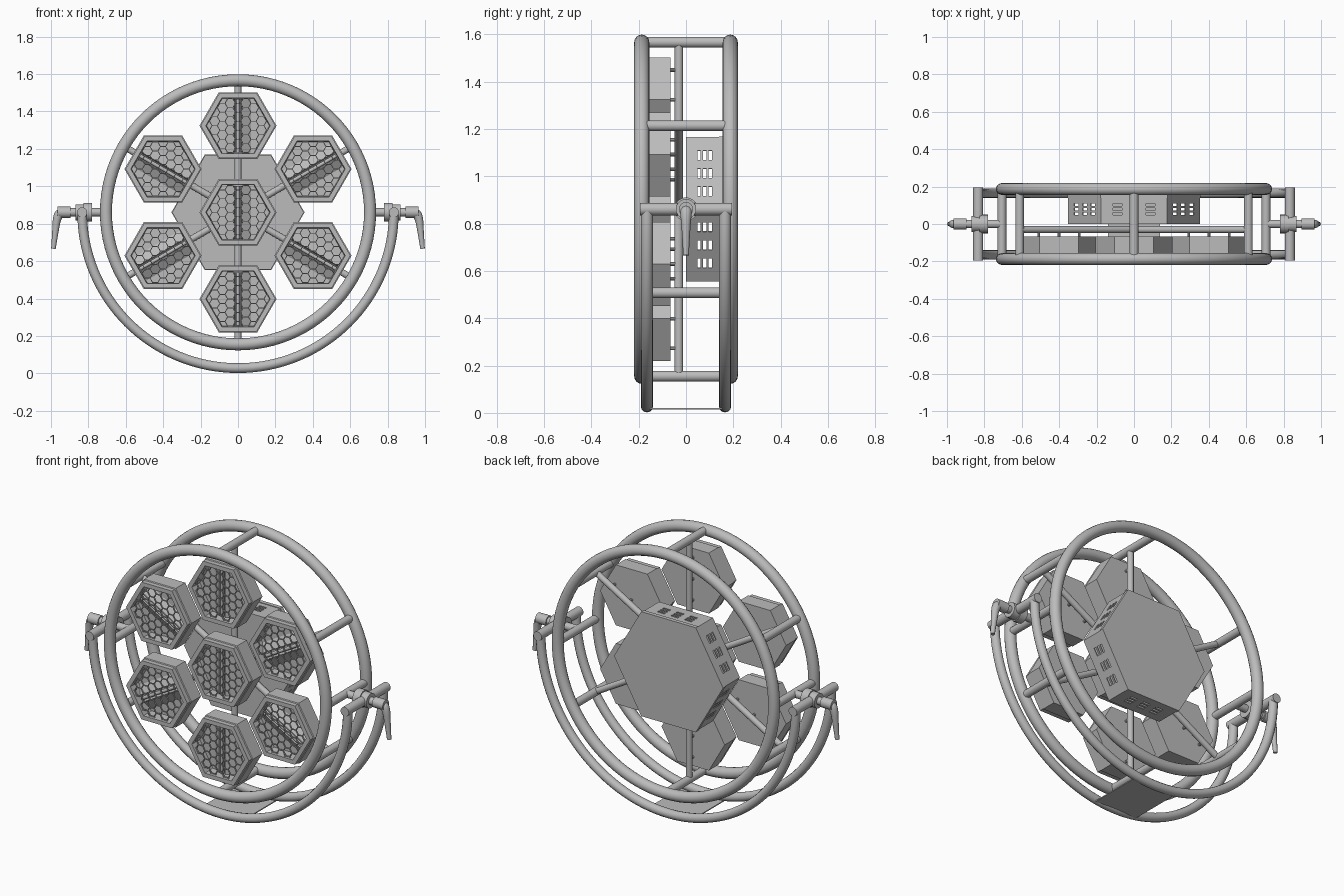
import bpy, bmesh
from math import sin, cos, pi, radians, sqrt
from mathutils import Vector, Matrix

if "Cube" in bpy.data.objects:
    bpy.data.objects.remove(bpy.data.objects["Cube"], do_unlink=True)

CZ = 0.861          # height of the wheel axis
RING_R = 0.706      # wheel ring radius
YOKE_R = 0.833
SPREAD = 0.463      # distance of outer lamps from the axis

metal = bpy.data.materials.new("grey_metal")
metal.use_nodes = True
GREY = (0.5, 0.5, 0.5, 1)
metal.diffuse_color = GREY
metal.node_tree.nodes["Principled BSDF"].inputs["Base Color"].default_value = GREY


def finish(bm, name):
    bmesh.ops.recalc_face_normals(bm, faces=bm.faces)
    me = bpy.data.meshes.new(name)
    bm.to_mesh(me)
    bm.free()
    me.materials.append(metal)
    ob = bpy.data.objects.new(name, me)
    bpy.context.collection.objects.link(ob)
    return ob


def smooth(ob):
    bpy.ops.object.select_all(action='DESELECT')
    bpy.context.view_layer.objects.active = ob
    ob.select_set(True)
    bpy.ops.object.shade_smooth_by_angle(angle=radians(35))
    return ob


def rod(name, a, b, r, sides=20):
    a, b = Vector(a), Vector(b)
    bm = bmesh.new()
    turn = (b - a).to_track_quat('Z', 'Y').to_matrix().to_4x4()
    bmesh.ops.create_cone(bm, cap_ends=True, segments=sides, radius1=r, radius2=r,
                          depth=(b - a).length,
                          matrix=Matrix.Translation((a + b) / 2) @ turn)
    return smooth(finish(bm, name))


def hex_lathe(name, profile):
    """Six-sided turning of (radius, y) points around the y axis."""
    bm = bmesh.new()
    rings = [[bm.verts.new((r * cos(k * pi / 3), y, r * sin(k * pi / 3))) for k in range(6)]
             for r, y in profile]
    for r0, r1 in zip(rings, rings[1:]):
        for k in range(6):
            j = (k + 1) % 6
            bm.faces.new((r0[k], r0[j], r1[j], r1[k]))
    bm.faces.new(rings[0])
    bm.faces.new(rings[-1])
    return finish(bm, name)


def tube(name, pts, r, radii=None, kind='POLY'):
    cu = bpy.data.curves.new(name, 'CURVE')
    cu.dimensions = '3D'
    cu.bevel_depth = r
    cu.bevel_resolution = 4
    cu.use_fill_caps = True
    sp = cu.splines.new(kind)
    sp.points.add(len(pts) - 1)
    for i, p in enumerate(pts):
        sp.points[i].co = (*p, 1)
        sp.points[i].radius = radii[i] if radii else 1
    if kind == 'NURBS':
        sp.use_endpoint_u = True
        sp.order_u = 3
    cu.materials.append(metal)
    ob = bpy.data.objects.new(name, cu)
    bpy.context.collection.objects.link(ob)
    bpy.ops.object.select_all(action='DESELECT')
    bpy.context.view_layer.objects.active = ob
    ob.select_set(True)
    bpy.ops.object.convert(target='MESH')
    return smooth(bpy.context.object)


def polar(r, deg, y=0):
    return (r * cos(radians(deg)), y, CZ + r * sin(radians(deg)))


# Wheel: two rings, cross bars and three full-width spokes
for side, y in (("front", -0.187), ("back", 0.187)):
    bpy.ops.mesh.primitive_torus_add(major_radius=RING_R, minor_radius=0.032,
                                     major_segments=96, minor_segments=16,
                                     location=(0, y, CZ), rotation=(pi / 2, 0, 0))
    ring = bpy.context.object
    ring.name = side + "_ring"
    ring.data.materials.append(metal)
    smooth(ring)
for a in (0, 30, 90, 150, 180, 210, 270, 330):
    rod("cross_bar", polar(RING_R, a, -0.187), polar(RING_R, a, 0.187), 0.023)
for a in (30, 90, 150):
    rod("spoke", polar(RING_R, a, -0.03), polar(RING_R, a + 180, -0.03), 0.018)

# Floor yoke: two half hoops joined by a thin plate
for side, y in (("front", -0.165), ("back", 0.165)):
    tube(side + "_yoke", [polar(YOKE_R, 180 + 180 * i / 64, y) for i in range(65)], 0.026)
bpy.ops.mesh.primitive_cube_add(size=1, location=(0, 0, 0.017))
plate = bpy.context.object
plate.name = "base_plate"
plate.scale = (0.28, 0.31, 0.006)
plate.data.materials.append(metal)

# Pivot clamps with locking levers
for s, side in ((1, "left"), (-1, "right")):
    rod(side + "_yoke_bar", (s * YOKE_R, -0.195, CZ), (s * YOKE_R, 0.195, CZ), 0.027)
    for part, x0, x1, r in (("pivot_shaft", RING_R, 0.93, 0.022),
                            ("clamp_collar", 0.78, 0.825, 0.05),
                            ("clamp_body", 0.82, 0.868, 0.043),
                            ("lever_hub", 0.895, 0.965, 0.03)):
        rod(side + "_" + part, (s * x0, 0, CZ), (s * x1, 0, CZ), r)
    path = [(0.91, 0.0), (0.95, 0.0), (0.968, -0.03), (0.976, -0.1), (0.987, -0.195)]
    tube(side + "_lever", [(s * x, 0, CZ + z) for x, z in path], 0.024,
         (1.15, 1.1, 0.95, 0.7, 0.5), 'NURBS')

# Lamp housing with a recessed mouth
body = hex_lathe("lamp_housing", [(0.02, -0.066), (0.206, -0.066), (0.206, -0.155),
                                  (0.2, -0.158), (0.2, -0.185), (0.172, -0.185),
                                  (0.168, -0.115), (0.02, -0.115)])

# Honeycomb grille: inset hexagons trimmed to the mouth
PITCH = 0.048
bm = bmesh.new()
for i in range(-6, 7):
    for j in range(-6, 7):
        cx, cz = i * PITCH * sqrt(3) / 2, (j + (i % 2) / 2) * PITCH
        if cx * cx + cz * cz < 0.19 ** 2:
            bm.faces.new([bm.verts.new((cx + PITCH / sqrt(3) * cos(k * pi / 3), 0,
                                        cz + PITCH / sqrt(3) * sin(k * pi / 3)))
                          for k in range(6)])
bmesh.ops.remove_doubles(bm, verts=bm.verts, dist=0.001)
cells = list(bm.faces)
bmesh.ops.inset_individual(bm, faces=cells, thickness=0.0025)
bmesh.ops.delete(bm, geom=cells, context='FACES')
for k in range(6):
    n = Vector((cos(pi / 6 + k * pi / 3), 0, sin(pi / 6 + k * pi / 3)))
    bmesh.ops.bisect_plane(bm, geom=bm.verts[:] + bm.edges[:] + bm.faces[:],
                           plane_co=n * 0.149, plane_no=n, clear_outer=True)
bmesh.ops.translate(bm, verts=bm.verts, vec=(0, -0.17, 0))
grille = finish(bm, "lamp_grille")
mod = grille.modifiers.new("depth", 'SOLIDIFY')
mod.thickness = 0.008
mod.offset = 0

# Trough reflector and tube bulb running along the radius
bm = bmesh.new()
prof = [(-0.07, -0.118), (-0.02, -0.148), (-0.014, -0.122),
        (0.014, -0.122), (0.02, -0.148), (0.07, -0.118)]
rows = [[bm.verts.new((x, y, z)) for x, y in prof] for z in (-0.142, 0.142)]
for k in range(len(prof) - 1):
    bm.faces.new((rows[0][k], rows[0][k + 1], rows[1][k + 1], rows[1][k]))
reflector = finish(bm, "lamp_reflector")
bulb = rod("lamp_bulb", (0, -0.145, -0.142), (0, -0.145, 0.142), 0.01, 12)
studs = [rod("lamp_stud", (0, -0.07, z), (0, -0.03, z), 0.008, 10) for z in (-0.125, 0, 0.125)]

# Place the centre lamp and six copies around it, each turned to its radius
parts = [body, grille, reflector, bulb] + studs
for a in (30, 90, 150, 210, 270, 330):
    for p in parts:
        c = p.copy()
        bpy.context.collection.objects.link(c)
        c.location = polar(SPREAD, a)
        c.rotation_euler = (0, radians(90 - a), 0)
for p in parts:
    p.location = (0, 0, CZ)

# Hexagonal control box: side walls with open vent slots
BOX_R, GAP = 0.352, 0.088
tcuts = [-BOX_R / 2] + [g * GAP + e for g in (-1, 0, 1) for e in (-0.023, 0.023)] + [BOX_R / 2]
ycuts = [0.003]
for y in (0.055, 0.079, 0.103):
    ycuts += [y - 0.007, y + 0.007]
ycuts.append(0.145)
bm = bmesh.new()
for k in range(6):
    a = pi / 6 + k * pi / 3
    out, along = Vector((cos(a), 0, sin(a))), Vector((-sin(a), 0, cos(a)))
    grid = [[bm.verts.new(out * BOX_R * cos(pi / 6) + along * t + Vector((0, y, 0)))
             for y in ycuts] for t in tcuts]
    for i in range(len(tcuts) - 1):
        for j in range(len(ycuts) - 1):
            if i % 2 and j % 2:
                continue
            bm.faces.new((grid[i][j], grid[i + 1][j], grid[i + 1][j + 1], grid[i][j + 1]))
bmesh.ops.remove_doubles(bm, verts=bm.verts, dist=0.0005)
walls = finish(bm, "control_box_walls")
mod = walls.modifiers.new("sheet", 'SOLIDIFY')
mod.thickness = 0.006
front = hex_lathe("control_box_front", [(BOX_R, 0.0), (BOX_R, 0.006)])
lid = hex_lathe("control_box_lid", [(BOX_R + 0.004, 0.14), (BOX_R + 0.004, 0.163)])
for ob in (walls, front, lid):
    ob.location.z = CZ
